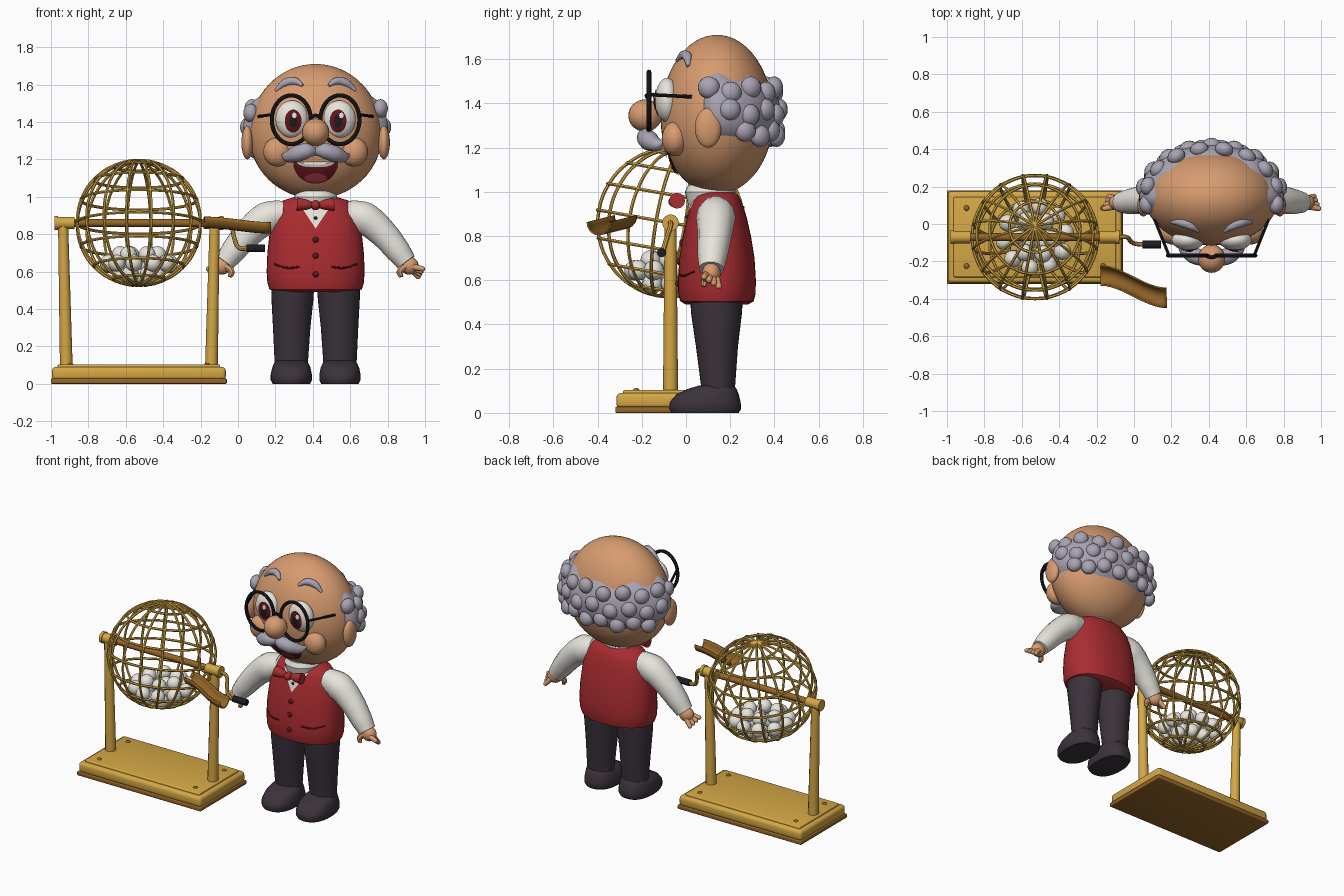
import bpy, bmesh
from math import sin, cos, pi, radians, copysign
from mathutils import Vector, Matrix
from mathutils.bvhtree import BVHTree

default_cube = bpy.data.objects.get("Cube")
if default_cube:
    bpy.data.objects.remove(default_cube)


def material(name, *rgb):
    mat = bpy.data.materials.new(name)
    mat.use_nodes = True
    mat.diffuse_color = (*rgb, 1)
    shader = next(n for n in mat.node_tree.nodes if n.type == "BSDF_PRINCIPLED")
    shader.inputs["Base Color"].default_value = (*rgb, 1)
    return mat


skin = material("skin", .68, .33, .16)
grey = material("grey hair", .4, .37, .45)
white = material("white", .8, .78, .72)
red = material("vest red", .4, .025, .03)
dark_red = material("dark red", .12, .008, .012)
tongue_red = material("tongue red", .4, .04, .06)
charcoal = material("charcoal", .045, .033, .045)
gold = material("gold", .66, .39, .06)
bronze = material("bronze", .3, .13, .02)
black = material("black", .012, .012, .015)

made, trees = [], {}
MID, DEPTH = .415, .14   # centre of the figure in x and y
SIDES = (("right", -1), ("left", 1))


def add(name, mesh, mat):
    mesh.name = name
    mesh.materials.clear()
    mesh.materials.append(mat)
    ob = bpy.data.objects.new(name, mesh)
    bpy.context.collection.objects.link(ob)
    made.append(ob)
    return ob


def from_bmesh(name, bm, mat):
    bmesh.ops.recalc_face_normals(bm, faces=bm.faces)
    mesh = bpy.data.meshes.new(name)
    bm.to_mesh(mesh)
    bm.free()
    return add(name, mesh, mat)


def ball(name, mat, centre, size, seg=24, turn=0):
    """Ellipsoid; size is the three radii or one radius."""
    size = size if isinstance(size, tuple) else (size,) * 3
    bm = bmesh.new()
    bmesh.ops.create_uvsphere(bm, u_segments=seg, v_segments=seg * 2 // 3, radius=1)
    bm.transform(Matrix.Translation(centre) @ Matrix.Rotation(turn, 4, "Z") @ Matrix.Diagonal((*size, 1)))
    return from_bmesh(name, bm, mat)


def box(name, mat, centre, size, bevel):
    bm = bmesh.new()
    bmesh.ops.create_cube(bm, size=1)
    bm.transform(Matrix.Translation(centre) @ Matrix.Diagonal((*size, 1)))
    bmesh.ops.bevel(bm, geom=bm.edges[:], offset=bevel, segments=3, profile=.5, affect="EDGES")
    return from_bmesh(name, bm, mat)


def skin_rows(bm, rows, closed):
    for a, b in zip(rows, rows[1:]):
        n = len(a)
        for i in range(n if closed else n - 1):
            j = (i + 1) % n
            bm.faces.new((a[i], a[j], b[j], b[i]))


def loft(name, mat, sections, power=1.0, n=32):
    """Stack of rounded cross-sections: z, x, y, x radius, y radius."""
    bm, rows = bmesh.new(), []
    for z, x, y, rx, ry in sections:
        ring = []
        for i in range(n):
            c, s = cos(2 * pi * i / n), sin(2 * pi * i / n)
            ring.append(bm.verts.new((x + rx * copysign(abs(c) ** power, c),
                                      y + ry * copysign(abs(s) ** power, s), z)))
        rows.append(ring)
    skin_rows(bm, rows, True)
    bm.faces.new(rows[0])
    bm.faces.new(rows[-1])
    return from_bmesh(name, bm, mat)


def tube(name, mat, paths, radius=1.0, radii=None, cyclic=False, straight=False, round_res=2):
    """Round rods along smooth paths, optionally with a radius per point."""
    curve = bpy.data.curves.new(name, "CURVE")
    curve.dimensions, curve.bevel_depth = "3D", radius
    curve.bevel_resolution, curve.resolution_u = round_res, 4
    curve.use_fill_caps = True
    for path in paths:
        spline = curve.splines.new("BEZIER")
        spline.bezier_points.add(len(path) - 1)
        spline.use_cyclic_u = cyclic
        for i, (p, co) in enumerate(zip(spline.bezier_points, path)):
            p.co, p.radius = co, radii[i] if radii else 1
            p.handle_left_type = p.handle_right_type = "VECTOR" if straight else "AUTO"
    temp = bpy.data.objects.new(name, curve)
    bpy.context.collection.objects.link(temp)
    mesh = bpy.data.meshes.new_from_object(temp.evaluated_get(bpy.context.evaluated_depsgraph_get()))
    bpy.data.objects.remove(temp)
    return add(name, mesh, mat)


def on_front(ob, x, z, lift=0.0):
    """Point on the front surface of an object."""
    if ob.name not in trees:
        trees[ob.name] = BVHTree.FromPolygons([v.co for v in ob.data.vertices],
                                              [p.vertices[:] for p in ob.data.polygons])
    tree = trees[ob.name]
    hit = tree.ray_cast(Vector((x, -3, z)), Vector((0, 1, 0)))[0]
    hit = hit or tree.find_nearest(Vector((x, DEPTH, z)))[0]
    return Vector((x, hit.y - lift, z))


def patch(name, mat, ob, outline, lift=.004, rings=6):
    """Thin sheet laid on the front of an object."""
    mx, mz = (sum(p[k] for p in outline) / len(outline) for k in (0, 1))
    bm, rows = bmesh.new(), []
    for r in range(1, rings + 1):
        t = r / rings
        rows.append([bm.verts.new(on_front(ob, mx + (x - mx) * t, mz + (z - mz) * t, lift)) for x, z in outline])
    skin_rows(bm, rows, True)
    bm.faces.new(rows[0])
    return from_bmesh(name, bm, mat)


def oval(x, z, rx, rz, n=24, start=0, span=2 * pi):
    return [(x + rx * cos(start + span * i / n), z + rz * sin(start + span * i / n)) for i in range(n)]


# Head, slightly taller above its widest line
head = ball("head", skin, (0, 0, 0), (.355, .255, 1), 48)
for v in head.data.vertices:
    v.co = (v.co.x + MID, v.co.y + DEPTH, 1.335 + v.co.z * (.375 if v.co.z > 0 else .345))

# Hair band round the back, with curls
bm, rows = bmesh.new(), []
for i in range(49):
    a = radians(-16 + 212 * i / 48)
    top = 1.5 + .02 * cos(8 * a) + .03 * abs(cos(a))
    low = 1.2 + .09 * max(0, abs(cos(a)) - .5)
    row = []
    for j in range(11):
        t = j / 10
        z = low + (top - low) * t
        h = (z - 1.335) / (.375 if z > 1.335 else .345)
        puff = (1 - h * h) ** .5
        thick = -.01 + .045 * sin(pi * t) ** .5 * min(1, 6 * sin(pi * i / 48))
        row.append(bm.verts.new((MID + (.355 * puff + thick) * cos(a), DEPTH + (.255 * puff + thick) * sin(a), z)))
    rows.append(row)
skin_rows(bm, rows, False)
from_bmesh("hair_band", bm, grey)
for level, (z, puff, count) in enumerate(((1.265, .99, 8), (1.36, 1.02, 9), (1.46, .96, 10))):
    first = (28, 12, -8)[level]
    for i in range(count):
        a = radians(first + (180 - 2 * first) * i / (count - 1))
        spot = (MID + .365 * puff * cos(a), DEPTH + .275 * puff * sin(a), z + .012 * (-1) ** i)
        ball("hair_curl", grey, spot, (.04, .05, .05), 16, a)

# Face
nose = ball("nose", skin, (MID, -.185, 1.345), (.073, .076, .073))
for side, s in SIDES:
    ball(side + "_ear", skin, (MID + s * .365, .1, 1.29), (.032, .06, .09))
    ball(side + "_cheek", skin, (MID + s * .205, -.05, 1.24), (.075, .06, .078))
    x = MID + s * .126
    eye = ball(side + "_eye", white, (x, -.085, 1.415), (.088, .055, .1), 32)
    patch(side + "_iris", dark_red, eye, oval(x - s * .006, 1.405, .045, .062))
    patch(side + "_pupil", black, eye, oval(x - s * .006, 1.405, .022, .035), .007)
    patch(side + "_eye_glint", white, eye, oval(x + .012, 1.435, .012, .015), .01)
    brow = [on_front(head, MID + s * dx, z, .005) for dx, z in ((.07, 1.595), (.11, 1.618), (.16, 1.61), (.215, 1.568))]
    tube(side + "_eyebrow", grey, [brow], radii=(.008, .021, .023, .008), round_res=4)
    tube(side + "_moustache", grey, [[(MID + s * dx, y, z) for dx, y, z in
         ((0, -.17, 1.24), (.045, -.18, 1.245), (.1, -.165, 1.23), (.15, -.13, 1.215), (.178, -.1, 1.225))]],
         radii=(.02, .043, .045, .03, .006), round_res=5)
    # Glasses
    tube(side + "_glasses_rim", black, [[(px, -.168, pz) for px, pz in oval(MID + s * .13, 1.412, .104, .13)]],
         .011, cyclic=True)
    tube(side + "_glasses_arm", black, [[(MID + s * .228, -.168, 1.44), (MID + s * .305, .025, 1.43)]], .008)
tube("glasses_bridge", black, [[(MID - .03, -.168, 1.42), (MID, -.178, 1.435), (MID + .03, -.168, 1.42)]], .01)

# Mouth with teeth and tongue
patch("mouth", dark_red, head, oval(MID, 1.185, .12, .115, 24, pi, pi * 24 / 23), .008)
patch("teeth", white, head, oval(MID, 1.186, .1, .03, 16, pi, pi * 16 / 15), .012)
patch("tongue", tongue_red, head, oval(MID, 1.1, .06, .024), .013)

# Vest, shirt front and bow tie
vest = loft("vest", red, [(z, MID, DEPTH, rx, ry) for z, rx, ry in (
    (.49, .2, .14), (.505, .247, .166), (.54, .258, .175), (.6, .262, .176), (.7, .258, .17), (.8, .247, .154),
    (.88, .23, .136), (.94, .208, .118), (.98, .175, .1), (1, .11, .075))], .9, 40)
patch("shirt_front", white, vest, [(MID + dx, z) for dx, z in
      ((-.09, .965), (-.045, .898), (0, .83), (.045, .898), (.09, .965), (0, .97))])
loft("collar", white, [(z, MID, .11, r, r) for z, r in ((.94, .1), (1, .115), (1.03, .1))])
ball("bow_knot", red, (MID, -.045, .955), (.026, .035, .027))
for side, s in SIDES:
    tube(side + "_bow_wing", red, [[(MID + s * dx, -.04, .955 + dx * .05) for dx in (.005, .05, .1)]],
         radii=(.012, .028, .036), round_res=4)
    pocket = [on_front(vest, MID + s * dx, z) for dx, z in ((.085, .625), (.15, .62), (.22, .64))]
    tube(side + "_pocket", dark_red, [pocket], .006)
for z in (.77, .685, .585):
    ball("vest_button", dark_red, on_front(vest, MID, z), (.016, .012, .016), 12)
ball("shirt_button", black, on_front(vest, MID, .885), .01, 12)

# Arms, hands, legs and shoes
for side, s in SIDES:
    def at(dx, y, z):
        return (MID + s * dx, y, z)
    tube(side + "_sleeve", white, [[at(.17, .135, .91), at(.26, .135, .885), at(.36, .13, .805),
         at(.44, .12, .71), at(.485, .115, .65)]], radii=(.075, .09, .078, .068, .056), round_res=5)
    ball(side + "_shoulder", white, at(.18, .135, .9), .078)
    ball(side + "_palm", skin, at(.5, .115, .632), (.05, .042, .048))
    for k in range(4):
        y = .082 + .022 * k
        tip = at(.572 - .008 * k, y, .615 - .014 * k)
        tube(side + "_finger", skin, [[at(.5, .1 + .01 * k, .63), tip]], radii=(.02, .014), round_res=3)
        ball(side + "_fingertip", skin, tip, .014, 12)
    tube(side + "_thumb", skin, [[at(.485, .1, .63), at(.45, .085, .6), at(.458, .08, .572)]], radii=(.024, .018, .012))
    leg = MID + s * .13
    loft(side + "_trouser_leg", charcoal, [(z, leg - s * shift, y, rx, ry) for z, shift, y, rx, ry in (
        (.09, 0, .145, .088, .075), (.13, 0, .145, .09, .078), (.3, .002, .14, .1, .095),
        (.45, .006, .138, .112, .115), (.53, .008, .138, .115, .12))])
    loft(side + "_shoe", charcoal, [(z, leg, y, rx, ry) for z, y, rx, ry in (
        (0, .087, .1, .152), (.02, .087, .11, .163), (.05, .087, .11, .16), (.085, .098, .103, .14),
        (.11, .12, .092, .108), (.125, .14, .075, .075))], .85)

# Stand: stepped base, screws, posts, hubs and axle
CX, CY, CZ = -.53, -.07, .86
box("base_foot", bronze, (CX, CY, .014), (.94, .5, .028), .006)
box("base", gold, (CX, CY, .055), (.93, .49, .07), .02)
box("base_top", gold, (CX, CY, .092), (.87, .43, .024), .008)
for s in (-1, 1):
    for y in (-.225, .085):
        ball("screw", bronze, (CX + s * .365, y, .103), (.015, .015, .009), 12)
    tube("post", gold, [[(CX + s * .388, CY, .09), (CX + s * .405, CY, .85)]], radii=(.034, .027), round_res=4)
    for name, near, far, r in (("hub", .345, .44, .033), ("hub_cap", .432, .452, .038)):
        tube(name, gold, [[(CX + s * near, CY, CZ), (CX + s * far, CY, CZ)]], r, round_res=5)
tube("axle", bronze, [[(CX - .36, CY, CZ), (CX + .36, CY, CZ)]], .021, round_res=4)

# Crank
tube("crank", gold, [[(-.08, CY, CZ), (-.04, CY, .845), (-.02, -.09, .78), (.005, -.105, .728), (.06, -.11, .725)]], .012)
tube("crank_handle", black, [[(.045, -.11, .725), (.145, -.11, .725)]], .021, round_res=4)

# Wire cage, tipped slightly back
tip_back = Matrix.Translation((CX, CY, CZ)) @ Matrix.Rotation(radians(-10), 4, "X")
R, turns = .335, [2 * pi * i / 16 for i in range(16)]
wires = [[tip_back @ Vector((R * cos(t) * cos(a), R * cos(t) * sin(a), R * sin(t))) for t in turns]
         for a in (pi * (k + .5) / 8 for k in range(8))]
wires += [[tip_back @ Vector((R * cos(b) * cos(t), R * cos(b) * sin(t), R * sin(b))) for t in turns]
          for b in map(radians, (-66, -44, -22, 0, 22, 44, 66))]
tube("cage", gold, wires, .008, cyclic=True, round_res=1)

# Balls heaped in the bottom of the cage
for z, r, count in ((.58, 0, 1), (.585, .095, 6), (.64, .05, 3), (.645, .165, 10), (.69, .1, 6)):
    for i in range(count):
        a = 2 * pi * i / count + z * 9
        ball("number_ball", white, (CX + r * cos(a), CY + r * sin(a), z), .046, 16)

# Curved outlet chute
bm, rows = bmesh.new(), []
for i in range(13):
    t = i / 12
    ease = t * t * (3 - 2 * t)
    rows.append([bm.verts.new((-.18 + .355 * t, -.275 - .12 * ease - .055 * cos(a), .893 - .03 * ease - .06 * sin(a)))
                 for a in (pi * k / 10 for k in range(11))])
skin_rows(bm, rows, False)
chute = from_bmesh("chute", bm, bronze)
wall = chute.modifiers.new("wall", "SOLIDIFY")
wall.thickness = .008

# Smooth shading with crisp edges
bpy.ops.object.select_all(action="DESELECT")
for ob in made:
    ob.select_set(True)
bpy.context.view_layer.objects.active = made[0]
bpy.ops.object.shade_smooth_by_angle(angle=radians(40))
